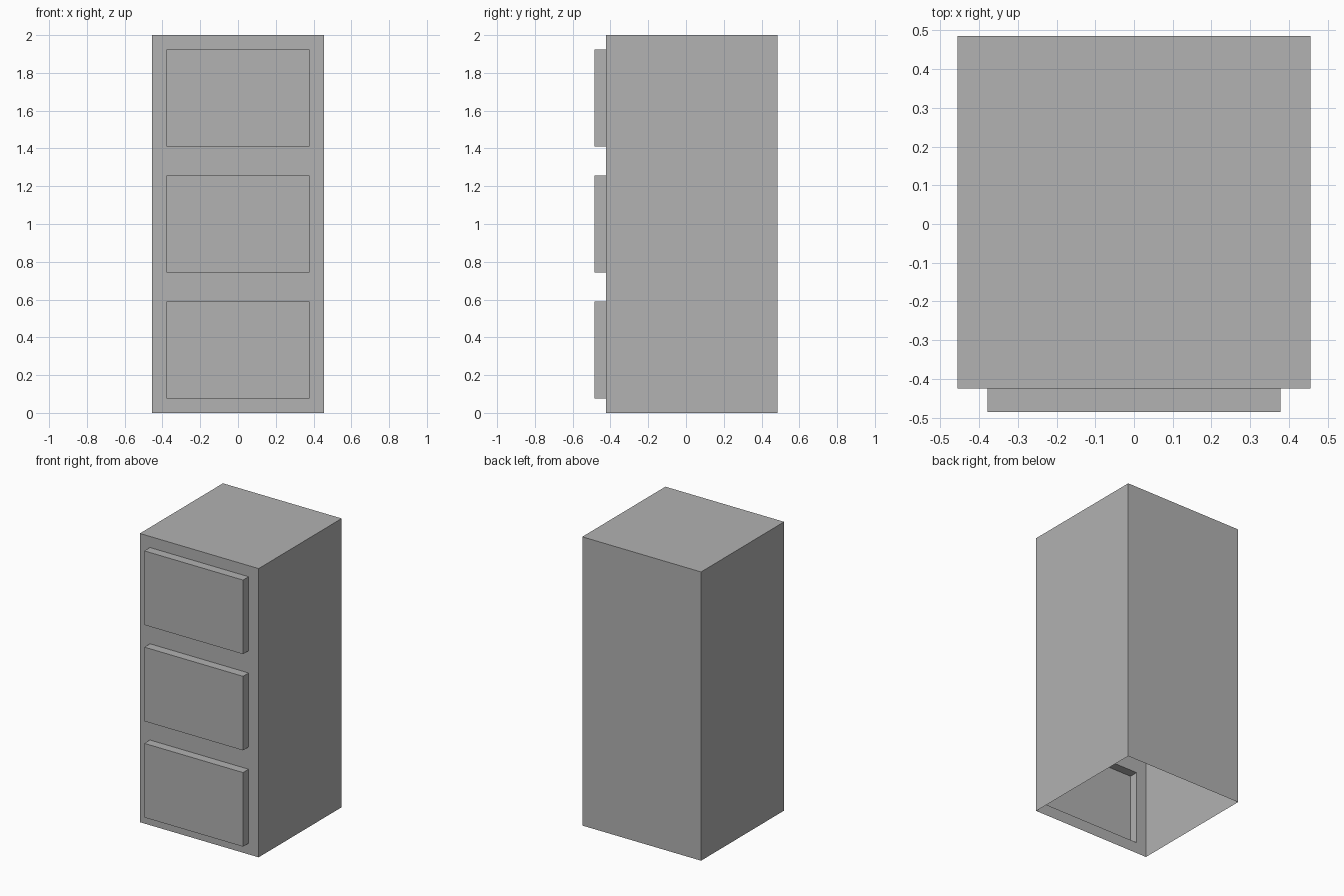
import bpy
import bmesh
from mathutils import Matrix, Vector

if "Cube" in bpy.data.objects:
    bpy.data.objects.remove(bpy.data.objects["Cube"], do_unlink=True)

WIDTH, HEIGHT = 0.91, 2.0
BACK, FRONT, DRAWER_FRONT = 0.485, -0.424, -0.485
DRAWER_W, DRAWER_H = 0.756, 0.513
LEVELS = [(i + 0.5) * HEIGHT / 3 for i in range(3)]

grey = bpy.data.materials.new("plain grey")
grey.use_nodes = True
colour = (0.445, 0.445, 0.445, 1)
grey.diffuse_color = colour
grey.node_tree.nodes["Principled BSDF"].inputs["Base Color"].default_value = colour


def open_box(width, y0, y1, z0, z1, open_side):
    """Thin-walled box with the side facing open_side left off."""
    bm = bmesh.new()
    place = Matrix.Translation((0, (y0 + y1) / 2, (z0 + z1) / 2))
    bmesh.ops.create_cube(bm, size=1, matrix=place @ Matrix.Diagonal((width, y1 - y0, z1 - z0, 1)))
    bm.normal_update()
    missing = [f for f in bm.faces if f.normal.dot(Vector(open_side)) > 0.9]
    bmesh.ops.delete(bm, geom=missing, context='FACES')
    return bm


def finish(bm, name):
    mesh = bpy.data.meshes.new(name)
    bm.to_mesh(mesh)
    bm.free()
    mesh.materials.append(grey)
    obj = bpy.data.objects.new(name, mesh)
    bpy.context.collection.objects.link(obj)


def cut_front(bm, point, normal):
    faces = [f for f in bm.faces if f.normal.y < -0.9]
    geom = faces + list({e for f in faces for e in f.edges}) + list({v for f in faces for v in f.verts})
    bmesh.ops.bisect_plane(bm, geom=geom, plane_co=point, plane_no=normal)
    bm.normal_update()


# Cabinet: open underneath, with drawer openings cut in its front
case = open_box(WIDTH, FRONT, BACK, 0, HEIGHT, (0, 0, -1))
for side in (-1, 1):
    cut_front(case, (side * DRAWER_W / 2, 0, 0), (1, 0, 0))
    for level in LEVELS:
        cut_front(case, (0, 0, level + side * DRAWER_H / 2), (0, 0, 1))
openings = []
for face in case.faces:
    c = face.calc_center_median()
    if face.normal.y < -0.9 and abs(c.x) < 0.1 and any(abs(c.z - z) < 0.1 for z in LEVELS):
        openings.append(face)
bmesh.ops.delete(case, geom=openings, context='FACES')
finish(case, "cabinet_case")

# Drawer fronts: hollow towards the cabinet
for name, level in zip(("lower", "middle", "upper"), LEVELS):
    drawer = open_box(DRAWER_W, DRAWER_FRONT, FRONT,
                      level - DRAWER_H / 2, level + DRAWER_H / 2, (0, 1, 0))
    finish(drawer, name + "_drawer_front")
